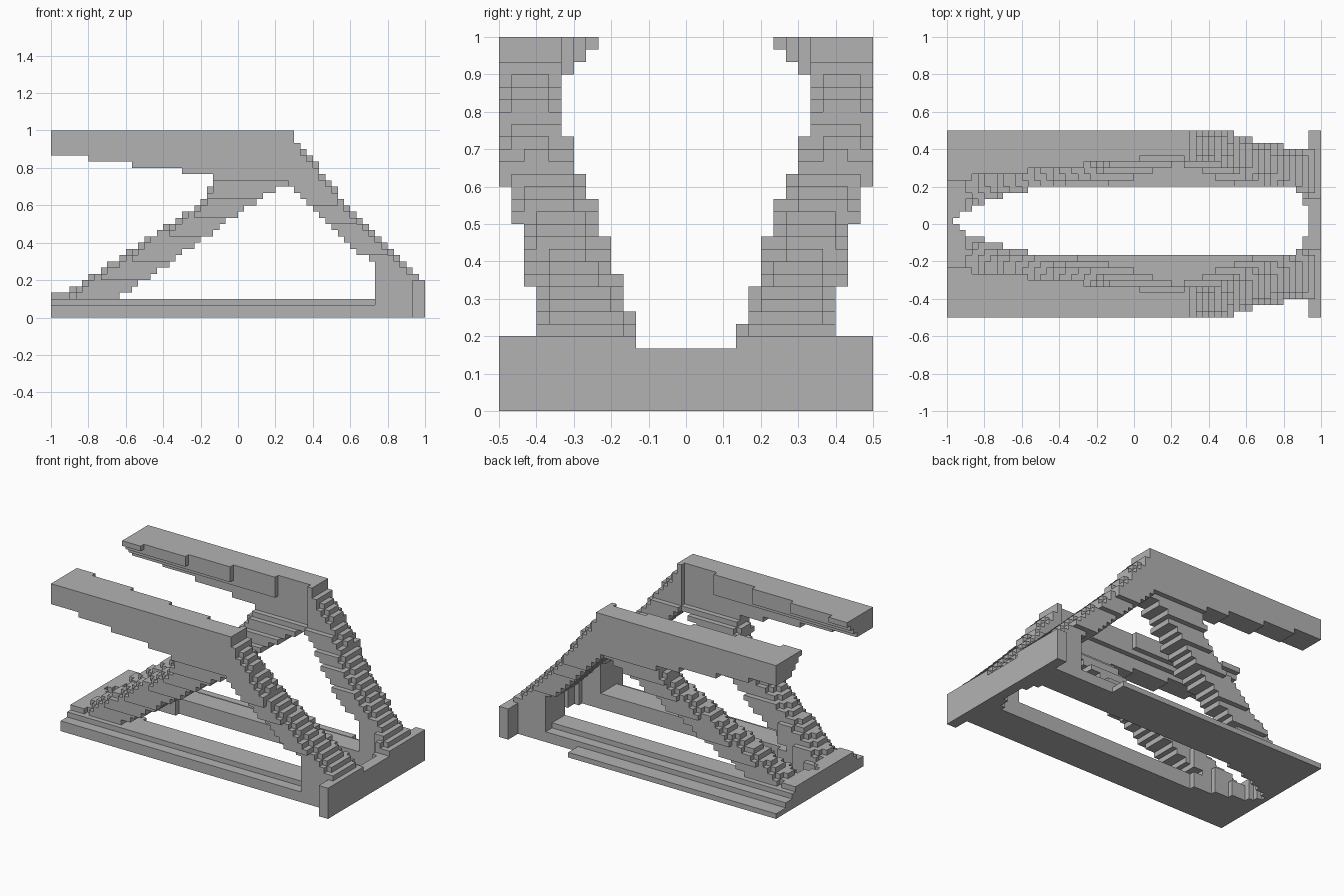
import bpy
import bmesh
from mathutils import Vector

cube = bpy.data.objects.get("Cube")
if cube:
    bpy.data.objects.remove(cube, do_unlink=True)

STEP = 1 / 30          # edge of one building block
NX, NY, NZ = 60, 30, 30

grey = bpy.data.materials.new("plain_grey")
grey.use_nodes = True
COLOUR = (0.45, 0.45, 0.45, 1)
grey.diffuse_color = COLOUR
grey.node_tree.nodes["Principled BSDF"].inputs["Base Color"].default_value = COLOUR


def line(points, x):
    """Height of a broken line at x."""
    if x <= points[0][0]:
        return points[0][1]
    for (xa, za), (xb, zb) in zip(points, points[1:]):
        if x <= xb:
            return za + (zb - za) * (x - xa) / (xb - xa)
    return points[-1][1]


# Side profiles of the sloping members
ARM_LOW = [(-1, .865), (-.8, .85), (-.55, .815), (-.3, .785), (-.13, .75), (.3, .73)]
LEG_TOP = [(.26, 1.01), (.4, .85), (.5, .71), (.6, .58), (.75, .42), (1, .2)]
LEG_LOW = [(.27, .7), (.4, .6), (.5, .475), (.6, .375), (.75, .27)]
BRACE_TOP = [(-1, .135), (-.9, .14), (-.8, .21), (-.5, .41), (-.3, .54), (-.17, .64), (-.13, .76)]
BRACE_LOW = [(-.67, .09), (-.4, .27), (-.2, .41), (0, .56), (.2, .69), (.27, .71)]
# Half width of the opening in the floor frame
OPENING = [(-.97, 0), (-.9, .06), (-.8, .1), (-.65, .16), (-.4, .183), (.8, .183), (.89, .16), (.93, .05)]


def inner_edge(z):
    return line([(.15, .11), (.25, .14), (.4, .19), (.6, .26), (.75, .33)], z)


def rounded(z, top, y, inner, outer, drop):
    """Block lies inside a member whose upper corners are stepped off."""
    if not inner < y < outer:
        return False
    corner = max(0, .06 - (outer - y), .06 - (y - inner))
    return z < top - drop * corner


def part_at(x, y, z):
    """Name of the part that fills this block, or None."""
    side = "back" if y > 0 else "front"
    w = abs(y)
    if x > .93 and z < (.2 if w > .12 else .167):
        return "end_plate"
    if abs(y - STEP / 2) < line(OPENING, x) and -.97 < x < .93:
        return None
    # Floor frame: low wide flange under a taller inner rail
    rail = .1 if w < .35 else .067 if w < .4 else .034 if y > 0 and x < .5 else 0
    if x < -.9 and w < .3:
        rail = .134
    if x > .89 and w < .2:
        rail = .167
    if z < rail:
        return "floor_frame"
    # Arms taper in width toward the bend
    if x < .3 and line(ARM_LOW, x) < z < line(LEG_TOP, x):
        taper = .235 + .11 * (x + 1)
        if w > min(max(taper, 1.22 - z), .355):
            return side + "_arm"
    # Legs splay outward as they rise
    if x > .26 and w < .5:
        low = line(LEG_LOW, x) if x < .74 else 0
        outer = line([(.3, .41), (.45, .44), (.6, .475), (.63, .5)], z)
        if z > low and rounded(z, line(LEG_TOP, x), w, inner_edge(z), outer, .7 if z < .9 else 0):
            return side + "_leg"
    # Braces run from the bend down to the far end of the frame
    if x <= .27 and line(BRACE_LOW, x) < z < .77:
        outer = .49 - (.75 - z) * .32
        if rounded(z, line(BRACE_TOP, x), w, inner_edge(z), outer, .8):
            return side + "_brace"
    return None


def centre(i, j, k):
    return (-1 + (i + .5) * STEP, -.5 + (j + .5) * STEP, (k + .5) * STEP)


blocks = {}
for i in range(NX):
    for j in range(NY):
        for k in range(NZ):
            name = part_at(*centre(i, j, k))
            if name:
                blocks[i, j, k] = name

# Skin each part with the exposed block sides only
meshes, corners = {}, {}
for cell, name in blocks.items():
    bm = meshes.setdefault(name, bmesh.new()) if name not in meshes else meshes[name]
    for axis in range(3):
        for sign in (0, 1):
            near = list(cell)
            near[axis] += 2 * sign - 1
            if tuple(near) in blocks:
                continue
            quad = []
            for u, v in ((0, 0), (1, 0), (1, 1), (0, 1)):
                p = list(cell)
                p[axis] += sign
                p[(axis + 1) % 3] += u
                p[(axis + 2) % 3] += v
                key = (name, *p)
                if key not in corners:
                    corners[key] = bm.verts.new(Vector(p) * STEP - Vector((1, .5, 0)))
                quad.append(corners[key])
            bm.faces.new(quad if sign else quad[::-1])

for name, bm in meshes.items():
    mesh = bpy.data.meshes.new(name)
    bm.to_mesh(mesh)
    bm.free()
    mesh.materials.append(grey)
    bpy.context.scene.collection.objects.link(bpy.data.objects.new(name, mesh))
